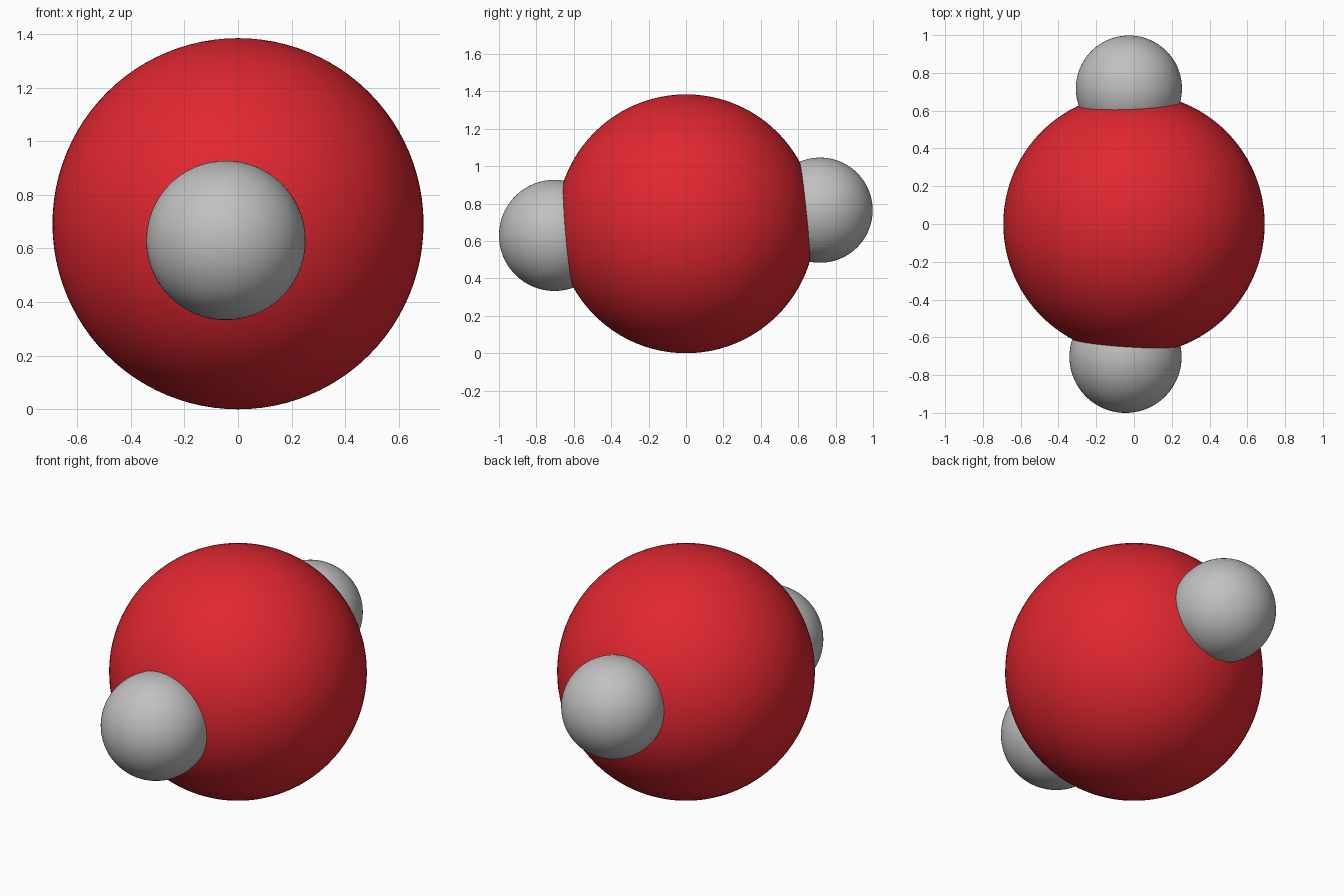
import bpy

if "Cube" in bpy.data.objects:
    bpy.data.objects.remove(bpy.data.objects["Cube"])


def material(name, rgb):
    m = bpy.data.materials.new(name)
    m.diffuse_color = (*rgb, 1.0)
    m.use_nodes = True
    m.node_tree.nodes["Principled BSDF"].inputs["Base Color"].default_value = m.diffuse_color
    return m


def ball(name, centre, radius, mat):
    bpy.ops.mesh.primitive_uv_sphere_add(segments=96, ring_count=48,
                                         radius=radius, location=centre)
    ob = bpy.context.object
    ob.name = name
    ob.data.materials.append(mat)
    bpy.ops.object.shade_smooth()
    return ob


red = material("red", (0.75, 0.02, 0.03))
grey = material("light grey", (0.53, 0.53, 0.53))

# Large central atom
ball("central_atom", (0, 0, 0.692), 0.692, red)

# Two small atoms sunk into its front and back
ball("front_atom", (-0.045, -0.703, 0.63), 0.297, grey)
ball("back_atom", (-0.027, 0.717, 0.765), 0.281, grey)
